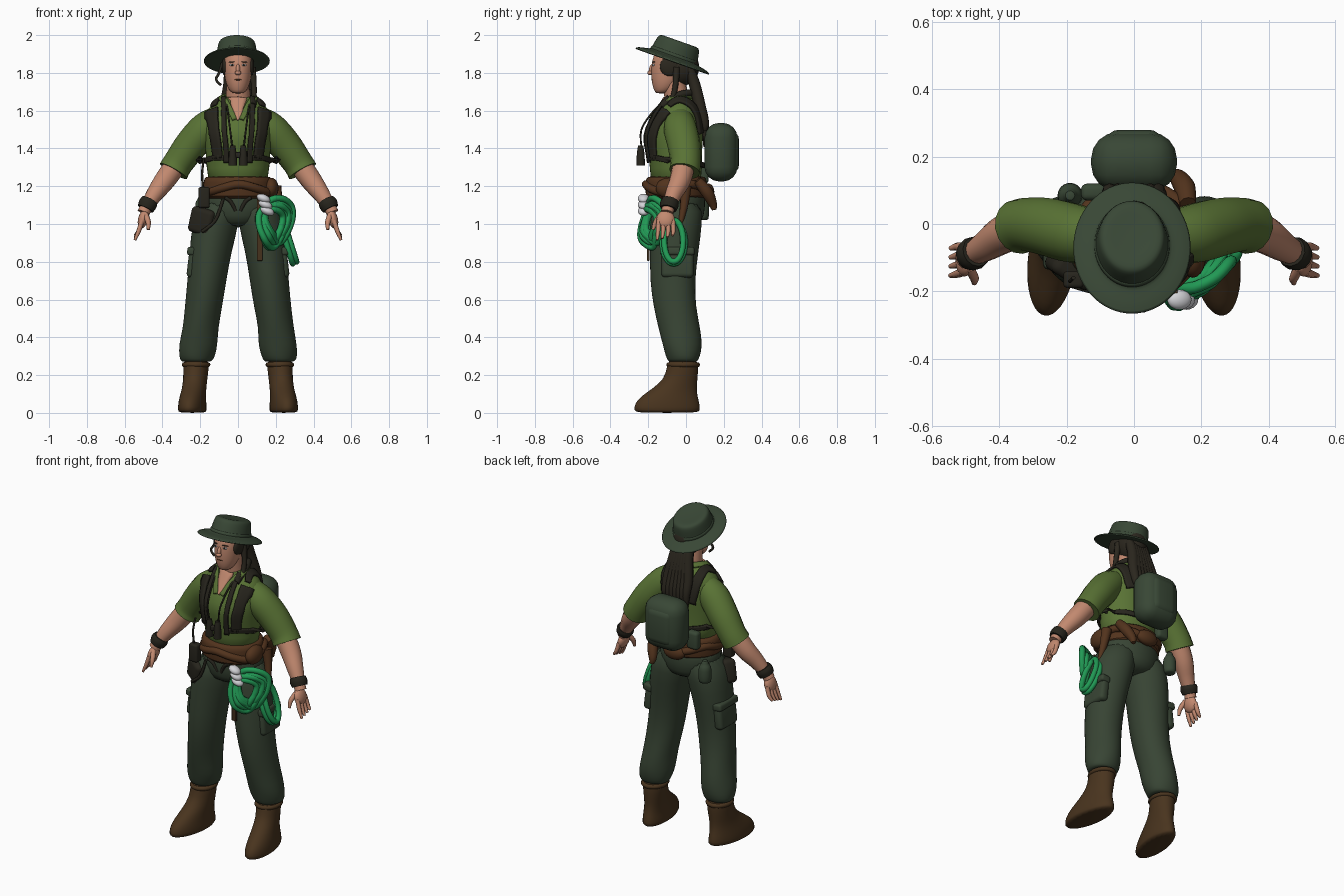
import bpy, bmesh, math, random
from mathutils import Vector, Matrix
from mathutils.bvhtree import BVHTree

random.seed(4)
if "Cube" in bpy.data.objects:
    bpy.data.objects.remove(bpy.data.objects["Cube"])


def colour(name, *rgb):
    m = bpy.data.materials.new(name)
    m.use_nodes = True
    m.diffuse_color = (*rgb, 1)
    node = next(n for n in m.node_tree.nodes if n.type == "BSDF_PRINCIPLED")
    node.inputs["Base Color"].default_value = (*rgb, 1)
    node.inputs["Roughness"].default_value = 0.8
    return m


SHIRT = colour("leaf green cloth", .1, .17, .035)
PANTS = colour("grey green cloth", .039, .058, .034)
CANVAS = colour("dark green canvas", .04, .063, .036)
BOOT = colour("boot brown", .066, .034, .013)
BELT = colour("leather brown", .084, .033, .012)
DARK = colour("dark webbing", .02, .018, .012)
HAIR = colour("dark brown hair", .024, .02, .013)
SKIN = colour("skin", .54, .25, .16)
ROPE = colour("bright green rope", .015, .32, .09)
WHITE = colour("off white", .65, .65, .68)


def finish(name, bm, mat, subsurf=0):
    bmesh.ops.recalc_face_normals(bm, faces=bm.faces)
    me = bpy.data.meshes.new(name)
    bm.to_mesh(me)
    bm.free()
    me.materials.append(mat)
    me.shade_smooth()
    me.set_sharp_from_angle(angle=math.radians(60))
    ob = bpy.data.objects.new(name, me)
    bpy.context.collection.objects.link(ob)
    if subsurf:
        mod = ob.modifiers.new("Smooth", "SUBSURF")
        mod.levels = mod.render_levels = subsurf
    return ob


def skin_rings(bm, rings, closed=False):
    rows = [[bm.verts.new(p) for p in ring] for ring in rings]
    n = len(rows[0])
    for a, b in zip(rows, rows[1:] + rows[:1] if closed else rows[1:]):
        for i in range(n):
            bm.faces.new((a[i], a[(i + 1) % n], b[(i + 1) % n], b[i]))
    if not closed:
        bm.faces.new(rows[0])
        bm.faces.new(rows[-1])


def turn(n):
    return [math.tau * k / n for k in range(n)]


def loft(name, mat, rings, fold=0, yaw=0, sides=20):
    """Stacked level ellipses given as x, y, z, x radius, y radius."""
    out = []
    for x, y, z, rx, ry in rings:
        ring = []
        for a in turn(sides):
            k = 1 + fold * math.sin(3 * a + 45 * z)
            p = Vector((rx * k * math.cos(a), ry * k * math.sin(a), 0))
            ring.append(Matrix.Rotation(yaw, 3, "Z") @ p + Vector((x, y, z)))
        out.append(ring)
    bm = bmesh.new()
    skin_rings(bm, out)
    return finish(name, bm, mat, 1)


def smooth_path(pts, steps, closed=False):
    pts = [Vector(p) for p in pts]
    n, out = len(pts), []
    get = (lambda i: pts[i % n]) if closed else (lambda i: pts[min(max(i, 0), n - 1)])
    for i in range(n if closed else n - 1):
        a, b, c, d = (get(i + k) for k in (-1, 0, 1, 2))
        for s in range(steps):
            t = s / steps
            out.append(.5 * (2 * b + (c - a) * t + (2 * a - 5 * b + 4 * c - d) * t * t
                             + (3 * b - a - 3 * c + d) * t ** 3))
    return out if closed else out + [pts[-1]]


def sweep(name, mat, pts, r=None, closed=False, sides=10):
    """Round tube; the radius is r or the fourth value of each point."""
    path = smooth_path([(*p, r) if r else p for p in pts], 4, closed)
    n, rings, u = len(path), [], None
    for i, p in enumerate(path):
        nxt = path[(i + 1) % n] if closed else path[min(i + 1, n - 1)]
        prv = path[i - 1] if closed else path[max(i - 1, 0)]
        t = (nxt - prv).to_3d().normalized()
        u = t.orthogonal() if u is None else u - t * u.dot(t)
        u.normalize()
        v = t.cross(u)
        rings.append([p.to_3d() + p[3] * (u * math.cos(a) + v * math.sin(a)) for a in turn(sides)])
    bm = bmesh.new()
    skin_rings(bm, rings, closed)
    return finish(name, bm, mat)


def ball(name, mat, loc, size, rot=(0, 0, 0)):
    bm = bmesh.new()
    bmesh.ops.create_uvsphere(bm, u_segments=20, v_segments=12, radius=1)
    bmesh.ops.scale(bm, vec=size, verts=bm.verts)
    ob = finish(name, bm, mat)
    ob.location, ob.rotation_euler = loc, rot


def box(name, mat, loc, size, bevel=.01, rot=(0, 0, 0)):
    bm = bmesh.new()
    bmesh.ops.create_cube(bm, size=1)
    bmesh.ops.scale(bm, vec=size, verts=bm.verts)
    bmesh.ops.bevel(bm, geom=bm.edges[:], offset=bevel, segments=4, profile=.5, affect="EDGES")
    ob = finish(name, bm, mat)
    ob.location, ob.rotation_euler = loc, rot


# Shirt body and hips
torso = loft("shirt_body", SHIRT, [(0, y, z, rx, ry) for y, z, rx, ry in (
    (-.055, 1.19, .16, .14), (-.052, 1.3, .168, .138), (-.06, 1.39, .175, .146),
    (-.065, 1.47, .182, .16), (-.05, 1.54, .188, .142), (-.04, 1.6, .178, .115),
    (-.035, 1.645, .12, .09), (-.04, 1.685, .07, .068))])
loft("trouser_hips", PANTS, [(0, -.045, z, rx, ry) for z, rx, ry in (
    (.98, .1, .11), (1.04, .18, .145), (1.13, .19, .15), (1.2, .17, .14))])

# Limbs, mirrored
sleeves = []
for s, side in ((1, "left"), (-1, "right")):
    loft(side + "_trouser_leg", PANTS, [(s * x, y, z, rx, ry) for x, y, z, rx, ry in (
        (.095, -.045, 1.14, .1, .135), (.122, -.05, 1.0, .127, .14),
        (.147, -.06, .86, .112, .13), (.165, -.07, .7, .104, .12),
        (.183, -.057, .56, .1, .113), (.2, -.035, .45, .094, .112), (.21, -.02, .36, .104, .106),
        (.218, -.015, .3, .096, .092), (.22, -.015, .275, .085, .08), (.22, -.015, .27, .07, .07))], fold=.03)
    box(side + "_cargo_pocket", PANTS, (s * .238, -.045, .79), (.055, .17, .15), .022, (0, s * -.12, 0))
    box(side + "_pocket_flap", PANTS, (s * .238, -.045, .855), (.062, .18, .045), .014, (0, s * -.12, 0))
    loft(side + "_boot", BOOT, [(s * x, y, z, rx, ry) for x, y, z, rx, ry in (
        (.242, -.1, 0, .068, .165), (.242, -.1, .012, .075, .18), (.242, -.1, .05, .073, .175),
        (.24, -.09, .085, .068, .155), (.232, -.06, .13, .064, .118), (.226, -.027, .18, .064, .09),
        (.222, -.018, .24, .068, .084), (.222, -.015, .29, .07, .082))], yaw=s * .13)
    sweep(side + "_boot_cuff", BOOT, [(s * .222 + .063 * math.cos(a), -.015 + .076 * math.sin(a), .255)
                                      for a in turn(8)], .013, True)
    sleeves.append(sweep(side + "_sleeve", SHIRT, [(s * x, y, z, r) for x, y, z, r in (
        (.1, -.035, 1.56, .07), (.17, -.03, 1.505, .088), (.25, -.01, 1.415, .087),
        (.315, -.002, 1.325, .08), (.342, -.008, 1.28, .082))], sides=16))
    sweep(side + "_forearm", SKIN, [(s * x, y, z, r) for x, y, z, r in (
        (.31, -.005, 1.34, .06), (.385, -.03, 1.235, .057), (.44, -.065, 1.16, .046),
        (.485, -.092, 1.09, .034), (.5, -.1, 1.06, .034))], sides=14)
    sweep(side + "_wristband", DARK, [(s * .468, -.082, 1.125, .045), (s * .478, -.088, 1.105, .05),
                                      (s * .49, -.094, 1.08, .044)], sides=14)
    ball(side + "_palm", SKIN, (s * .503, -.108, 1.025), (.026, .048, .05), (0, s * -.25, 0))
    for k in range(4):
        y, tip = -.148 + .027 * k, .915 + .008 * k
        sweep(side + "_finger", SKIN, [(s * .508, y * .9 - .01, 1.02, .013), (s * .525, y, .965, .012),
                                       (s * .546, y - .005, tip, .007)], sides=8)
    sweep(side + "_thumb", SKIN, [(s * .49, -.13, 1.05, .016), (s * .475, -.16, 1.01, .014),
                                  (s * .475, -.175, .97, .008)], sides=8)

# Surface that straps cling to
deps = bpy.context.evaluated_depsgraph_get()
verts, polys = [], []
for ob in [torso] + sleeves:
    me = ob.evaluated_get(deps).to_mesh()
    base = len(verts)
    verts += [v.co.copy() for v in me.vertices]
    polys += [[base + i for i in p.vertices] for p in me.polygons]
cloth = BVHTree.FromPolygons(verts, polys)


def strap(name, mat, pts, w0, w1, lift=.008):
    """Ribbon clinging to the shirt along rough guide points."""
    path = smooth_path(pts, 6)
    rows, bm = [], bmesh.new()
    for i, p in enumerate(path):
        t = (path[min(i + 1, len(path) - 1)] - path[max(i - 1, 0)]).normalized()
        co, no = cloth.find_nearest(p)[:2]
        across = t.cross(no).normalized() * (w0 + (w1 - w0) * i / (len(path) - 1)) / 2
        row = []
        for k in (-1, -.5, 0, .5, 1):
            c, n = cloth.find_nearest(co + across * k + no * .02)[:2]
            row.append(bm.verts.new(c + n * lift))
        rows.append(row)
    for a, b in zip(rows, rows[1:]):
        for i in range(4):
            bm.faces.new((a[i], a[i + 1], b[i + 1], b[i]))
    mod = finish(name, bm, mat).modifiers.new("Thickness", "SOLIDIFY")
    mod.thickness, mod.offset = .014, 0


# Open neck, collar, vest panels and harness straps
strap("open_neck", SKIN, [(0, -.22, 1.57), (0, -.17, 1.63), (0, -.13, 1.69)], .01, .12, .002)
for s, side in ((1, "left"), (-1, "right")):
    strap(side + "_collar", SHIRT, [(s * .02, -.2, 1.56), (s * .055, -.14, 1.63), (s * .085, -.05, 1.67),
                                    (s * .03, .03, 1.68)], .025, .04)
    strap(side + "_vest_panel", DARK, [(s * .14, -.22, 1.34), (s * .142, -.21, 1.45), (s * .15, -.17, 1.55),
                                       (s * .15, -.12, 1.62)], .06, .08)
    strap(side + "_shoulder_strap", DARK, [(s * .14, -.1, 1.64), (s * .12, -.03, 1.67), (s * .11, .06, 1.6),
                                           (s * .1, .12, 1.48)], .035, .075)
    strap(side + "_harness_strap", DARK, [(s * .075, -.24, 1.32), (s * .08, -.25, 1.45), (s * .078, -.18, 1.58),
                                          (s * .075, -.09, 1.67)], .028, .024, .012)
    strap(side + "_side_strap", DARK, [(s * .07, -.24, 1.34), (s * .15, -.19, 1.345), (s * .2, -.05, 1.33),
                                       (s * .13, .1, 1.32), (s * .02, .12, 1.31)], .026, .026)
    sweep(side + "_binocular_cord", DARK, [(s * .03, -.235, 1.4), (s * .042, -.236, 1.5), (s * .055, -.17, 1.6),
                                           (s * .066, -.09, 1.67)], .005)
    sweep(side + "_binocular_tube", DARK, [(s * .028, -.24, z, r) for z, r in (
        (1.415, .014), (1.39, .018), (1.36, .021), (1.31, .023))], sides=14)
box("binocular_bridge", DARK, (0, -.24, 1.365), (.045, .025, .03), .006)
sweep("scarf", DARK, [(.078, -.13, 1.625), (.08, -.08, 1.655), (.078, -.03, 1.685), (.045, .03, 1.695),
                      (-.03, .035, 1.69)], .019)

# Head and face
sweep("neck", SKIN, [(0, -.035, 1.6, .072), (0, -.05, 1.67, .064), (0, -.065, 1.77, .06)], sides=16)
loft("head", SKIN, [(0, y, z, rx, ry) for y, z, rx, ry in (
    (-.132, 1.69, .028, .028), (-.118, 1.708, .048, .052), (-.105, 1.745, .065, .077),
    (-.098, 1.79, .073, .087), (-.095, 1.84, .077, .09), (-.085, 1.89, .078, .09),
    (-.075, 1.94, .06, .07))])
ball("nose_bridge", SKIN, (0, -.184, 1.82), (.011, .012, .028), (-.25, 0, 0))
ball("nose_tip", SKIN, (0, -.19, 1.8), (.017, .015, .012))
ball("lips", BELT, (0, -.178, 1.764), (.018, .006, .004))
for s, side in ((1, "left"), (-1, "right")):
    ball(side + "_eye", WHITE, (s * .032, -.173, 1.842), (.013, .006, .006), (0, 0, s * .35))
    ball(side + "_pupil", DARK, (s * .031, -.177, 1.842), (.006, .004, .006))
    ball(side + "_brow", HAIR, (s * .034, -.172, 1.858), (.019, .006, .003), (0, s * .1, s * .4))
    ball(side + "_side_hair", HAIR, (s * .068, -.085, 1.835), (.018, .054, .052), (.5, 0, 0))

# Long hair
ball("hair_cap", HAIR, (0, -.025, 1.83), (.084, .095, .1))
for k in range(-3, 4):
    x, low = k * .016, random.uniform(1.4, 1.5)
    sweep("hair_strand", HAIR, [(x, .01, 1.84, .026), (x, .045, 1.74, .03), (x * 1.4, .075, 1.62, .03),
                                (x * 1.5, .1, 1.53, .022), (x * 1.5, .1, low, .008)], sides=8)
sweep("side_braid", HAIR, [(.074, -.05, 1.83, .02), (.084, -.055, 1.74, .015), (.085, -.07, 1.67, .014),
                           (.09, -.1, 1.61, .008)], sides=8)
sweep("hat_cord", DARK, [(-.085, -.06, 1.85), (-.1, -.09, 1.8), (-.116, -.1, 1.765), (-.09, -.1, 1.735)], .007)

# Wide brimmed hat, tipped back
hat = loft("hat", CANVAS, [(0, 0, z, r * .93, r * 1.1) for r, z in (
    (.09, -.006), (.18, -.012), (.19, -.008), (.189, 0), (.16, .01), (.125, .016), (.117, .022),
    (.114, .05), (.107, .088), (.1, .104), (.08, .108), (.04, .102))], sides=32)
band = loft("hat_band", CANVAS, [(0, 0, z, r * .93, r * 1.1) for r, z in (
    (.118, .012), (.122, .016), (.12, .036), (.114, .04))], sides=32)
for ob in (hat, band):
    ob.location, ob.rotation_euler = (-.006, -.07, 1.868), (-.34, 0, 0)

# Backpack
box("backpack", CANVAS, (0, .185, 1.38), (.255, .175, .31), .078)
box("backpack_panel", CANVAS, (0, .235, 1.38), (.17, .09, .22), .04)

# Belt, twisted sash and hip bags
loft("belt", BELT, [(0, -.052, z, rx, ry) for z, rx, ry in (
    (1.13, .17, .145), (1.14, .19, .165), (1.2, .188, .165), (1.245, .182, .163), (1.255, .165, .145))])
sweep("sash", BELT, [(.005 + .178 * math.cos(a), -.05 + .162 * math.sin(a), 1.19 + .02 * math.sin(3 * a))
                     for a in turn(12)], .022, True)
sweep("sash_knot", BELT, [(.16, .06, 1.23, .025), (.15, .11, 1.17, .032), (.13, .14, 1.11, .024),
                          (.13, .15, 1.075, .012)])
ball("left_hip_bag", BELT, (.175, -.09, 1.19), (.04, .07, .055))
for s in (1, -1):
    sweep("belt_front_flap", DARK, [(s * .07, -.195, 1.14), (s * .04, -.19, 1.12), (s * .012, -.18, 1.07)], .01)
ball("back_pouch", BELT, (0, .115, 1.17), (.07, .035, .045))
sweep("hip_hanger", BELT, [(.2, 0, 1.2, .03), (.215, -.01, 1.1, .022), (.23, -.03, 1.0, .012)])
box("hanging_strap", BOOT, (.115, -.2, .98), (.03, .014, .35), .004)
loft("canteen", CANVAS, [(-.19, .085, z, r, r) for z, r in (
    (1.02, .03), (1.03, .038), (1.11, .038), (1.125, .03), (1.14, .018), (1.16, .018))])
box("rear_pouch", CANVAS, (-.12, .095, 1.27), (.075, .05, .11), .018)
box("radio", DARK, (-.18, -.165, 1.14), (.06, .05, .11), .012)
sweep("radio_antenna", DARK, [(-.185, -.165, 1.18), (-.19, -.17, 1.27), (-.18, -.16, 1.35)], .006)
box("holster", DARK, (-.185, -.13, 1.015), (.14, .08, .14), .025, (0, .25, -.55))
sweep("holster_strap", DARK, [(-.19, -.18, .96), (-.12, -.2, 1.02), (-.08, -.2, 1.13)], .009)

# Coiled climbing rope with a pale wrap
for k in range(8):
    dx, dy, dz, dw = (random.uniform(-.022, .022) for _ in range(4))
    w, h = .058 + dw, .105 + dz
    sweep("rope_coil", ROPE, [(.195 + dx + w * math.cos(a) + .014 * math.sin(a * 2),
                               -.18 + dy + w * .7 * math.cos(a) + .012 * math.sin(a * 3),
                               1.0 + dx + h * math.sin(a)) for a in turn(10)], .018, True, 8)
for k in range(2):
    sweep("rope_loop", ROPE, [(.255 + .02 * k - .035 * math.sin(a), -.065 + (.06 - .01 * k) * math.cos(a),
                               .9 + .01 * k + .11 * math.sin(a)) for a in turn(10)], .016, True, 8)
for k in range(3):
    ball("pale_wrap", WHITE, (.135 + .01 * k, -.225, 1.135 - .033 * k), (.038, .03, .022), (0, .4, 0))
